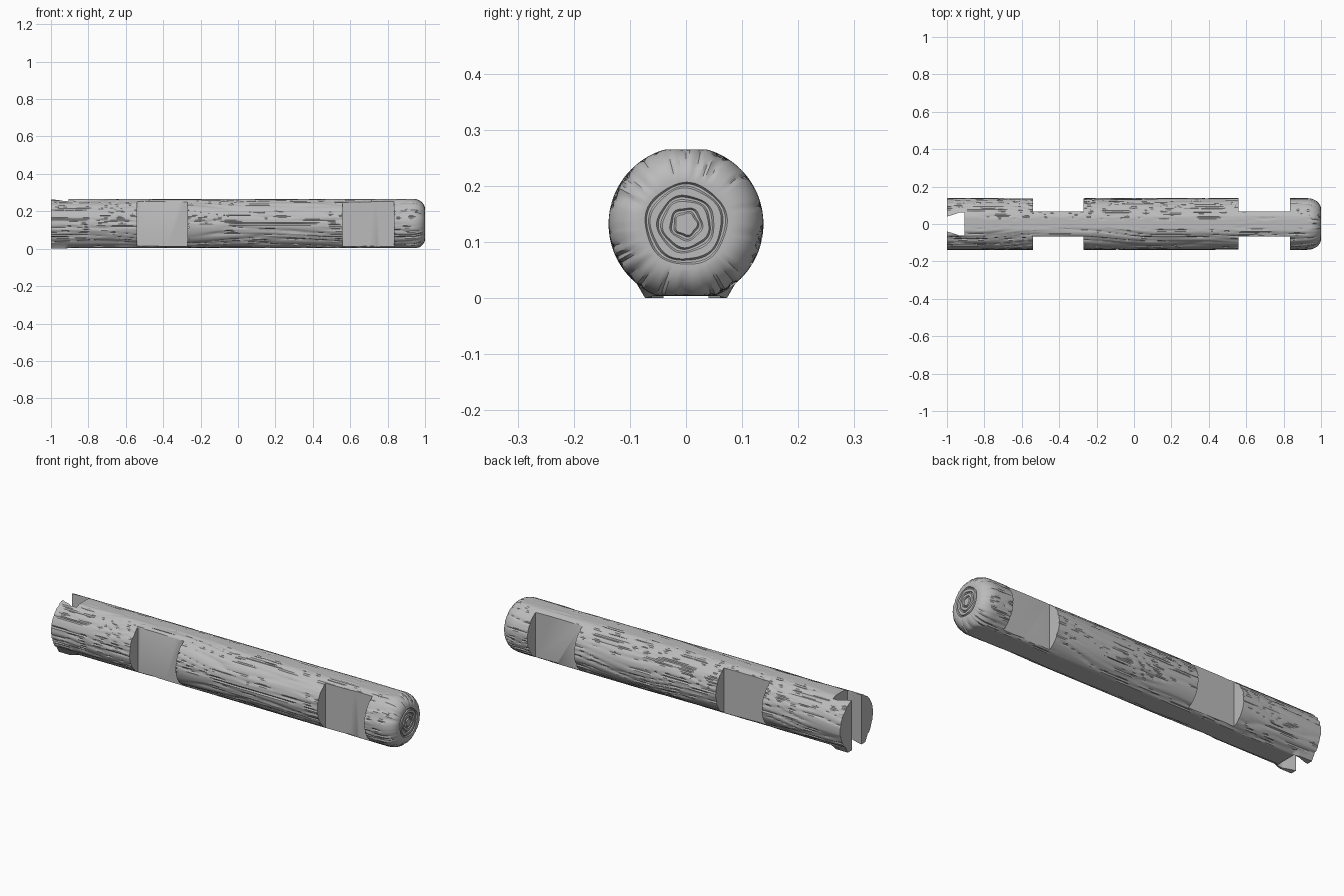
import bpy, bmesh, math
from mathutils import Vector, noise

if "Cube" in bpy.data.objects:
    bpy.data.objects.remove(bpy.data.objects["Cube"], do_unlink=True)

R, CZ = 0.138, 0.132            # log radius and axis height
TOP, BOTTOM = 0.265, 0.005      # planed flats
SEG, STATIONS = 128, 180

wood = bpy.data.materials.new("grey_wood")
wood.use_nodes = True
GREY = (0.5, 0.5, 0.5, 1)
wood.diffuse_color = GREY
wood.node_tree.nodes["Principled BSDF"].inputs["Base Color"].default_value = GREY


def make(name, bm):
    bmesh.ops.recalc_face_normals(bm, faces=bm.faces)
    mesh = bpy.data.meshes.new(name)
    bm.to_mesh(mesh)
    bm.free()
    ob = bpy.data.objects.new(name, mesh)
    bpy.context.collection.objects.link(ob)
    mesh.materials.append(wood)
    return ob


def prism(name, outline, z0, z1):
    bm = bmesh.new()
    base = bm.faces.new([bm.verts.new((x, y, z0)) for x, y in outline])
    up = bmesh.ops.extrude_face_region(bm, geom=[base])["geom"]
    bmesh.ops.translate(bm, vec=(0, 0, z1 - z0),
                        verts=[v for v in up if isinstance(v, bmesh.types.BMVert)])
    return make(name, bm)


def combine(target, other, operation):
    mod = target.modifiers.new(other.name, "BOOLEAN")
    mod.operation, mod.object, mod.solver = operation, other, "EXACT"
    bpy.context.view_layer.objects.active = target
    bpy.ops.object.modifier_apply(modifier=mod.name)
    bpy.data.objects.remove(other, do_unlink=True)


def grain(x, a):
    # long wavy furrows running along the log
    bend = 0.25 * noise.noise(Vector((x * 2.5, math.cos(a), math.sin(a))))
    n = noise.noise(Vector((x * 1.6, 7 * math.cos(a + bend), 7 * math.sin(a + bend))))
    return -0.006 * max(0, 0.3 - abs(n)) ** 2 / 0.09


# Profile: straight log, rounded end, ringed end face
profile = [(-1 + 1.925 * i / STATIONS, R) for i in range(STATIONS + 1)]
for i in range(1, 11):
    t = i * math.pi / 20
    profile.append((0.925 + 0.075 * math.sin(t), 0.08 + 0.058 * math.cos(t)))
for ring in (0.068, 0.046, 0.024):
    profile += [(1, ring + 0.005), (0.995, ring + 0.002),
                (0.995, ring - 0.002), (1, ring - 0.005)]

# Log body, lathed around x
bm = bmesh.new()
loops = []
for x, r in profile:
    loop = []
    for k in range(SEG):
        a = math.tau * k / SEG
        rr = r + (grain(x, a) if r > 0.085 else 0)
        if r < 0.075:
            rr += 0.0015 * math.sin(5 * a + r * 90)
        z = min(TOP, max(BOTTOM, CZ + rr * math.sin(a)))
        loop.append(bm.verts.new((x, rr * math.cos(a), z)))
    loops.append(loop)
for p, q in zip(loops, loops[1:]):
    for k in range(SEG):
        j = (k + 1) % SEG
        bm.faces.new((p[k], p[j], q[j], q[k]))
bm.faces.new(loops[0])
bm.faces.new(loops[-1])
log = make("notched_log", bm)

# Flared foot under the slotted end
bm = bmesh.new()
for s in (-1, 1):
    for x, y, z in ((-1, 0.073, 0), (-0.93, 0.073, 0), (-0.87, 0.04, 0.008),
                    (-1, 0.092, 0.033), (-0.9, 0.09, 0.033), (-1, 0.05, 0.06), (-0.9, 0.05, 0.06)):
        bm.verts.new((x, s * y, z))
bmesh.ops.convex_hull(bm, input=bm.verts)
combine(log, make("foot", bm), "UNION")

# Side notches, two on each side
for x0, x1 in ((-0.54, -0.27), (0.56, 0.835)):
    for s in (-1, 1):
        near, far = s * 0.067, s * 0.2
        combine(log, prism("notch_cutter", [(x0, near), (x1, near), (x1, far), (x0, far)],
                           -0.1, 0.4), "DIFFERENCE")

# Undercut slot through the end
half = [(-1.02, 0.035), (-1, 0.04), (-0.965, 0.05), (-0.935, 0.061), (-0.905, 0.061)]
slot = half + [(x, -y) for x, y in reversed(half)]
combine(log, prism("slot_cutter", slot, -0.1, 0.4), "DIFFERENCE")

# Thin drying cracks: (centre x, length, angle around the log)
cracks = [(-0.71, 0.11, 161), (0.0, 0.21, 160), (0.28, 0.14, 219), (-0.85, 0.12, 212),
          (-0.4, 0.2, 112), (0.23, 0.1, 113), (0.36, 0.16, 62), (-0.1, 0.14, 25),
          (0.2, 0.2, 330), (-0.75, 0.12, 335)]
for x, length, deg in cracks:
    a = math.radians(deg)
    out, side = Vector((0, math.cos(a), math.sin(a))), Vector((0, -math.sin(a), math.cos(a)))
    centre = Vector((x, 0, CZ)) + out * R
    bm = bmesh.new()
    for along, across, depth in ((-0.5, 0, 0.01), (0.5, 0, 0.01), (0, 0.003, 0.01),
                                 (0, -0.003, 0.01), (-0.3, 0, -0.009), (0.3, 0, -0.009)):
        bm.verts.new(centre + Vector((along * length, 0, 0)) + side * across + out * depth)
    bmesh.ops.convex_hull(bm, input=bm.verts)
    combine(log, make("crack_cutter", bm), "DIFFERENCE")

# Smooth round surfaces, crisp cut edges
bpy.ops.object.select_all(action="DESELECT")
log.select_set(True)
bpy.context.view_layer.objects.active = log
bpy.ops.object.shade_smooth_by_angle(angle=math.radians(30))
